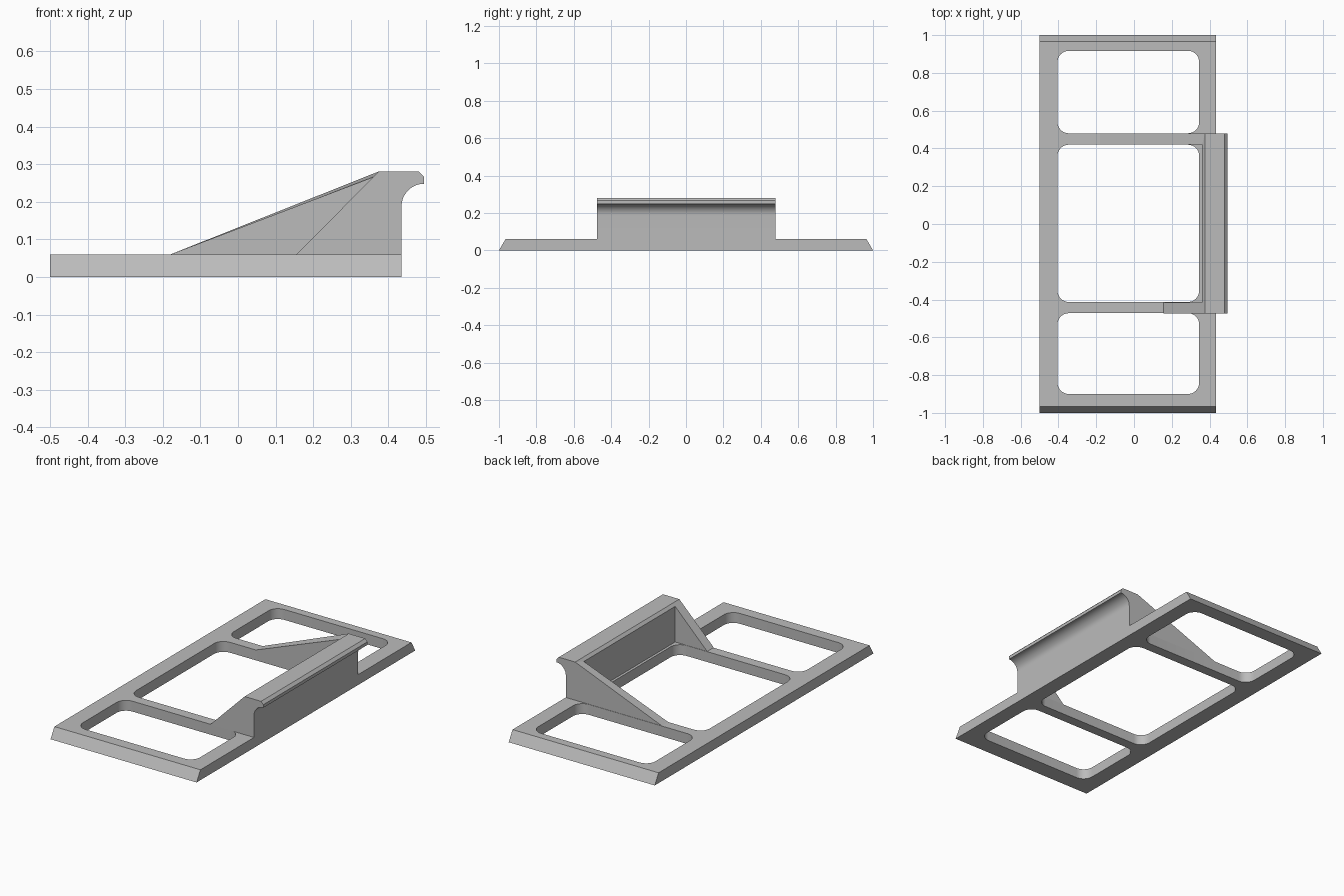
import bpy, bmesh, math
from mathutils import Vector

if "Cube" in bpy.data.objects:
    bpy.data.objects.remove(bpy.data.objects["Cube"])

grey = bpy.data.materials.new("grey plastic")
grey.diffuse_color = (0.5, 0.5, 0.5, 1)
grey.use_nodes = True
grey.node_tree.nodes["Principled BSDF"].inputs["Base Color"].default_value = grey.diffuse_color


def make_object(name, bm):
    bmesh.ops.recalc_face_normals(bm, faces=bm.faces)
    mesh = bpy.data.meshes.new(name)
    bm.to_mesh(mesh)
    bm.free()
    mesh.materials.append(grey)
    ob = bpy.data.objects.new(name, mesh)
    bpy.context.collection.objects.link(ob)
    return ob


def loft(name, start, end):
    """Closed solid between two matching outlines."""
    bm = bmesh.new()
    a = [bm.verts.new(p) for p in start]
    b = [bm.verts.new(p) for p in end]
    bm.faces.new(a)
    bm.faces.new(b[::-1])
    for i in range(len(a)):
        j = (i + 1) % len(a)
        bm.faces.new((a[i], b[i], b[j], a[j]))
    return make_object(name, bm)


def along_y(profile, y):
    return [(x, y, z) for x, z in profile]


def arc(cx, cy, r, start, end, steps):
    return [(cx + r * math.cos(math.radians(start + (end - start) * i / steps)),
             cy + r * math.sin(math.radians(start + (end - start) * i / steps)))
            for i in range(steps + 1)]


def shade(ob):
    bpy.ops.object.select_all(action='DESELECT')
    bpy.context.view_layer.objects.active = ob
    ob.select_set(True)
    bpy.ops.object.shade_smooth_by_angle(angle=math.radians(30))


BASE_TOP = 0.06
LEFT, RIGHT = -0.5, 0.435

# Base plate with sloping ends
end_profile = [(-1.0, 0), (1.0, 0), (0.965, BASE_TOP), (-0.965, BASE_TOP)]
base = loft("base_frame",
            [(LEFT, y, z) for y, z in end_profile],
            [(RIGHT, y, z) for y, z in end_profile])

# Three rounded openings
R = 0.06
X0, X1 = -0.405, 0.345
for i, (y0, y1) in enumerate([(-0.9, -0.472), (-0.413, 0.42), (0.48, 0.917)]):
    outline = (arc(X1 - R, y1 - R, R, 0, 90, 8) + arc(X0 + R, y1 - R, R, 90, 180, 8)
               + arc(X0 + R, y0 + R, R, 180, 270, 8) + arc(X1 - R, y0 + R, R, 270, 360, 8))
    cutter = loft(f"opening_cutter_{i + 1}",
                  [(x, y, -0.1) for x, y in outline],
                  [(x, y, 0.2) for x, y in outline])
    cut = base.modifiers.new("opening", 'BOOLEAN')
    cut.operation = 'DIFFERENCE'
    cut.solver = 'EXACT'
    cut.object = cutter
    bpy.context.view_layer.objects.active = base
    bpy.ops.object.modifier_apply(modifier=cut.name)
    bpy.data.objects.remove(cutter, do_unlink=True)
shade(base)

# Upright wall with an overhanging lip and a concave cove below it
Y0, Y1 = -0.475, 0.478
wall_profile = ([(0.36, BASE_TOP), (0.36, 0.266), (0.375, 0.281), (0.48, 0.281),
                 (0.495, 0.266)]
                + arc(0.495, 0.188, 0.06, 90, 180, 12) + [(RIGHT, BASE_TOP)])
shade(loft("lip_wall", along_y(wall_profile, Y0), along_y(wall_profile, Y1)))

# Short 45 degree brace at the front
short = [(0.155, BASE_TOP), (0.36, BASE_TOP), (0.36, 0.266)]
loft("short_brace", along_y(short, Y0), along_y(short, -0.415))

# Long brace at the back, its top edge tilting slightly inward
inner = [(-0.18, BASE_TOP), (0.36, BASE_TOP), (0.36, 0.266), (0.36, 0.266)]
outer = [(-0.18, BASE_TOP), (0.375, BASE_TOP), (0.375, 0.281)]
loft("long_brace", along_y(inner[:3], 0.42), along_y(outer, Y1))
